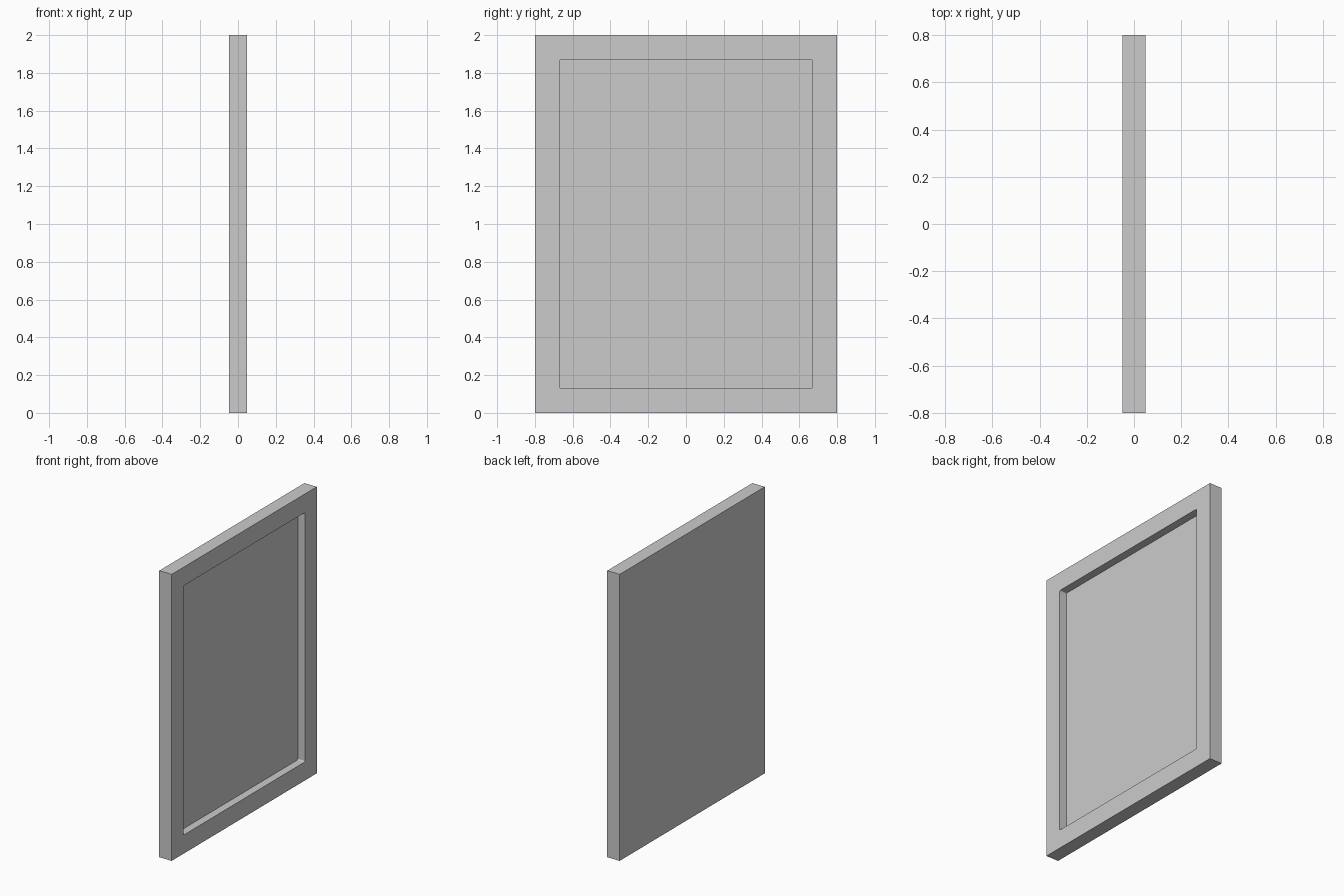
import bpy
import bmesh
from mathutils import Matrix, Vector

THICK, WIDTH, HEIGHT = 0.096, 1.6, 2.0
BORDER, DEPTH, CORNER = 0.13, 0.055, 0.008

if "Cube" in bpy.data.objects:
    bpy.data.objects.remove(bpy.data.objects["Cube"], do_unlink=True)

# Plain grey finish
grey = bpy.data.materials.new("plain_grey")
grey.use_nodes = True
colour = (0.6, 0.6, 0.6, 1)
grey.diffuse_color = colour
grey.node_tree.nodes["Principled BSDF"].inputs["Base Color"].default_value = colour

# Solid slab standing on the ground
bm = bmesh.new()
bmesh.ops.create_cube(bm, size=1, matrix=Matrix.Translation((0, 0, HEIGHT / 2))
                      @ Matrix.Diagonal((THICK, WIDTH, HEIGHT, 1)))

# Border around the recessed panel on the +x side
panel = max(bm.faces, key=lambda f: f.calc_center_median().x)
bmesh.ops.inset_region(bm, faces=[panel], thickness=BORDER, use_even_offset=True)

# Push the panel in with straight walls
panel = bmesh.ops.extrude_discrete_faces(bm, faces=[panel])["faces"][0]
bmesh.ops.translate(bm, verts=panel.verts, vec=Vector((-DEPTH, 0, 0)))

# Slightly rounded recess corners
corners = [e for v in panel.verts for e in v.link_edges if e not in panel.edges[:]]
bmesh.ops.bevel(bm, geom=corners, offset=CORNER, segments=3, profile=0.5,
                affect='EDGES')
bmesh.ops.recalc_face_normals(bm, faces=bm.faces)

mesh = bpy.data.meshes.new("framed_panel")
bm.to_mesh(mesh)
bm.free()
mesh.materials.append(grey)
frame = bpy.data.objects.new("framed_panel", mesh)
bpy.context.collection.objects.link(frame)
